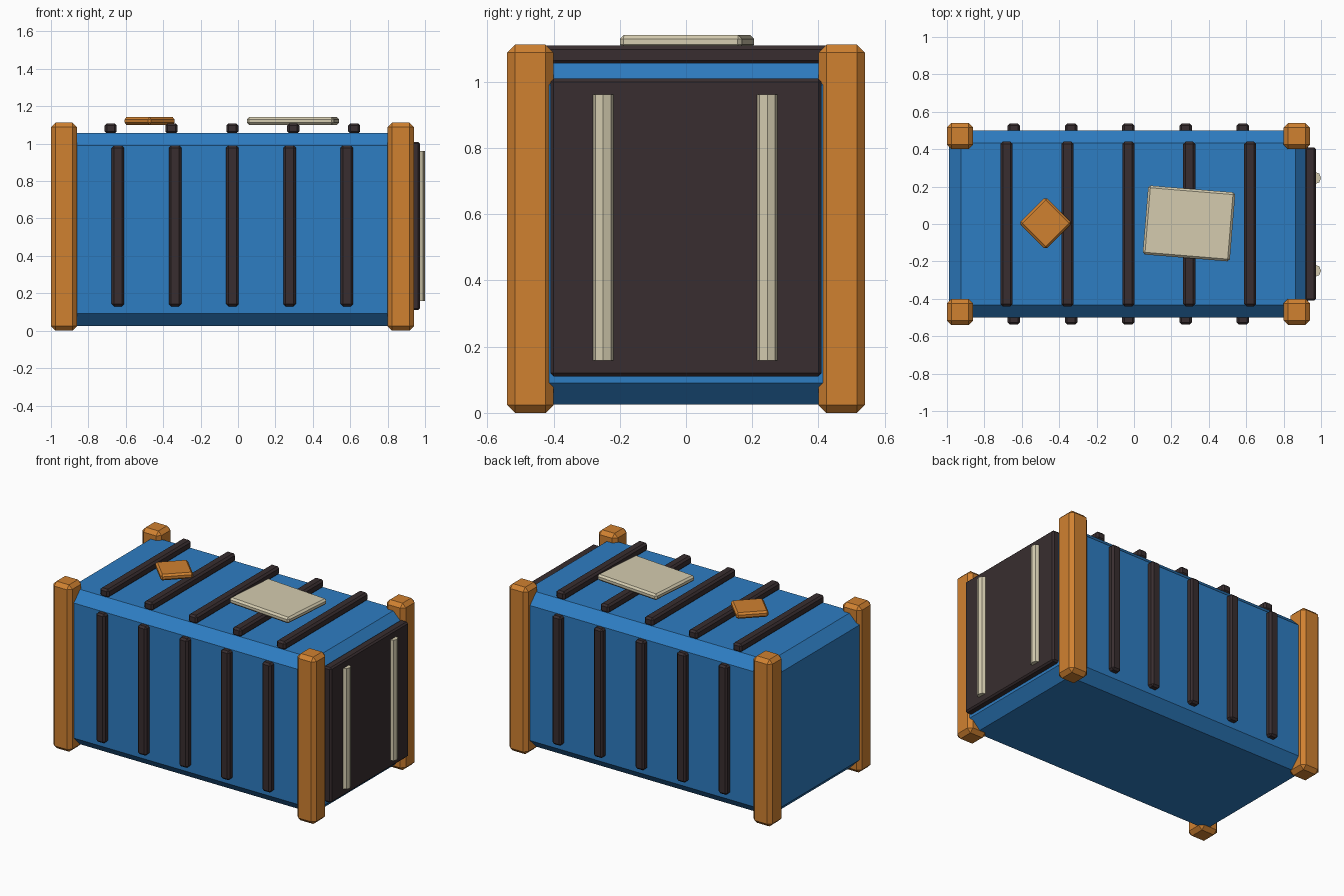
import bpy, bmesh, math
from mathutils import Matrix

if "Cube" in bpy.data.objects:
    bpy.data.objects.remove(bpy.data.objects["Cube"])


def material(name, rgb):
    m = bpy.data.materials.new(name)
    m.diffuse_color = (*rgb, 1)
    m.use_nodes = True
    m.node_tree.nodes["Principled BSDF"].inputs["Base Color"].default_value = m.diffuse_color
    return m


BLUE = material("blue paint", (0.027, 0.205, 0.54))
ORANGE = material("orange paint", (0.63, 0.22, 0.03))
CREAM = material("cream", (0.66, 0.60, 0.43))
DARK = material("dark metal", (0.040, 0.027, 0.029))


def finish(name, bm, mat):
    mesh = bpy.data.meshes.new(name)
    bm.to_mesh(mesh)
    bm.free()
    mesh.materials.append(mat)
    ob = bpy.data.objects.new(name, mesh)
    bpy.context.collection.objects.link(ob)
    return ob


def box(name, centre, size, bevel, mat, turn=0):
    """Chamfered box, turned about z by the given degrees."""
    bm = bmesh.new()
    bmesh.ops.create_cube(bm, size=1)
    bmesh.ops.scale(bm, vec=size, verts=bm.verts)
    bmesh.ops.bevel(bm, geom=bm.edges[:], offset=bevel, segments=1,
                    profile=0.5, affect='EDGES')
    ob = finish(name, bm, mat)
    ob.location = centre
    ob.rotation_euler.z = math.radians(turn)
    return ob


def rod(name, centre, radius, length, mat):
    """Upright eight-sided rod."""
    bm = bmesh.new()
    bmesh.ops.create_cone(bm, cap_ends=True, segments=8, radius1=radius,
                          radius2=radius, depth=length)
    ob = finish(name, bm, mat)
    ob.location = centre
    return ob


CX = -0.03  # middle of the container body

# Body
box("container_body", (CX, 0, 0.541), (1.92, 1.0, 1.032), 0.066, BLUE)

# Corner posts
for x, end in ((CX - 0.9, "left"), (CX + 0.9, "right")):
    for y, side in ((-0.47, "front"), (0.47, "back")):
        box(f"{side}_{end}_post", (x, y, 0.556), (0.14, 0.14, 1.112), 0.024, ORANGE)

# Ribs on both long sides and across the roof
for i in range(-2, 3):
    for y, side in ((-0.5, "front"), (0.5, "back")):
        box(f"{side}_rib_{i + 3}", (CX + i * 0.306, y, 0.56),
            (0.066, 0.076, 0.86), 0.012, DARK)
    box(f"roof_rib_{i + 3}", (CX + i * 0.3255, 0, 1.081),
        (0.065, 0.88, 0.056), 0.012, DARK)

# Door with two locking rods
box("door_panel", (0.942, 0, 0.56), (0.06, 0.82, 0.90), 0.01, DARK)
for y, side in ((-0.25, "front"), (0.246, "back")):
    rod(f"{side}_locking_rod", (0.967, y, 0.56), 0.033, 0.803, CREAM)

# Plates lying on the roof ribs
box("roof_patch", (0.294, 0.003, 1.121), (0.467, 0.37, 0.041), 0.012, CREAM, -4.7)
box("diamond_plate", (-0.473, 0.004, 1.121), (0.2, 0.2, 0.041), 0.012, ORANGE, 45)
